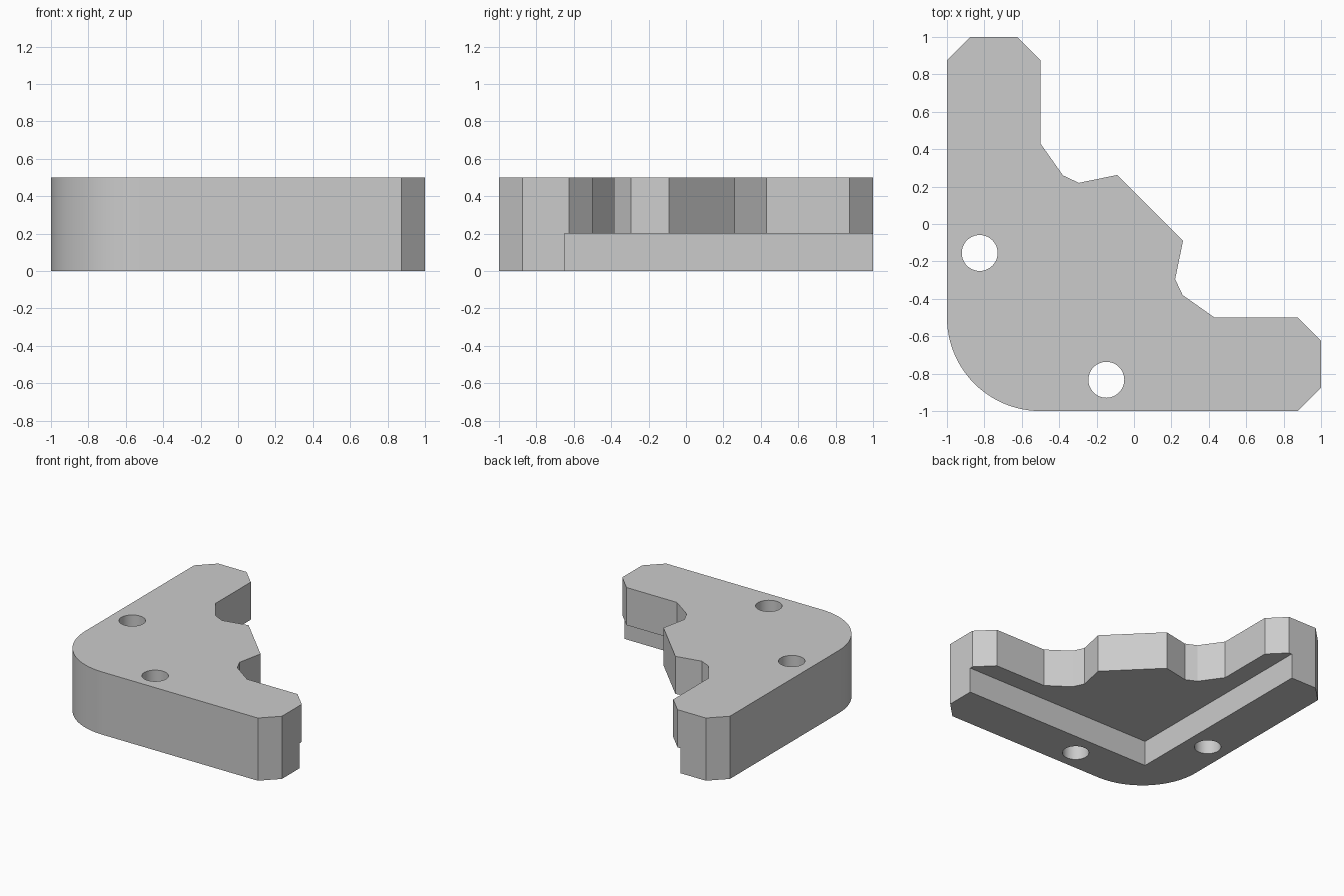
import bpy, bmesh
from math import cos, sin, pi, radians

if "Cube" in bpy.data.objects:
    bpy.data.objects.remove(bpy.data.objects["Cube"])

HEIGHT, LEDGE, WALL, RADIUS = 0.5, 0.2, -0.65, 0.5

grey = bpy.data.materials.new("plain_grey")
grey.use_nodes = True
colour = (0.6, 0.6, 0.6, 1)
grey.diffuse_color = colour
grey.node_tree.nodes["Principled BSDF"].inputs["Base Color"].default_value = colour


def prism(name, outline, z0, z1):
    """Extrude a closed counter-clockwise outline from z0 to z1."""
    bm = bmesh.new()
    base = bm.faces.new([bm.verts.new((x, y, z0)) for x, y in outline])
    top = bmesh.ops.extrude_face_region(bm, geom=[base])["geom"]
    bmesh.ops.translate(bm, vec=(0, 0, z1 - z0),
                        verts=[v for v in top if isinstance(v, bmesh.types.BMVert)])
    bmesh.ops.recalc_face_normals(bm, faces=bm.faces)
    mesh = bpy.data.meshes.new(name)
    bm.to_mesh(mesh)
    bm.free()
    mesh.materials.append(grey)
    obj = bpy.data.objects.new(name, mesh)
    bpy.context.collection.objects.link(obj)
    return obj


def arc(cx, cy, r, start, end, steps):
    angles = [start + (end - start) * i / steps for i in range(steps + 1)]
    return [(cx + r * cos(a), cy + r * sin(a)) for a in angles]


def cut(target, cutter):
    cutter.hide_render = True
    mod = target.modifiers.new(cutter.name, "BOOLEAN")
    mod.operation, mod.solver, mod.object = "DIFFERENCE", "EXACT", cutter
    bpy.context.view_layer.objects.active = target
    bpy.ops.object.modifier_apply(modifier=mod.name)
    bpy.data.objects.remove(cutter)


# Corner bracket: half of the outline, mirrored across the diagonal x = y
half = [(0.875, -1), (1, -0.875), (1, -0.625), (0.875, -0.5), (0.43, -0.5),
        (0.26, -0.38), (0.22, -0.295), (0.262, -0.09)]
outline = arc(-0.5, -0.5, RADIUS, pi, 1.5 * pi, 24)
outline += half + [(y, x) for x, y in reversed(half)]
bracket = prism("corner_bracket", outline, 0, HEIGHT)

# Underside recess that leaves an L-shaped lip
cut(bracket, prism("recess_cutter", [(WALL, WALL), (2, WALL), (2, 2), (WALL, 2)], -1, LEDGE))

# Screw holes through the lip
for cx, cy in ((-0.825, -0.155), (-0.148, -0.833)):
    cut(bracket, prism("hole_cutter", arc(cx, cy, 0.096, 0, 2 * pi, 48)[:-1], -1, 1))

bpy.ops.object.select_all(action="DESELECT")
bracket.select_set(True)
bpy.context.view_layer.objects.active = bracket
bpy.ops.object.shade_smooth_by_angle(angle=radians(20))
